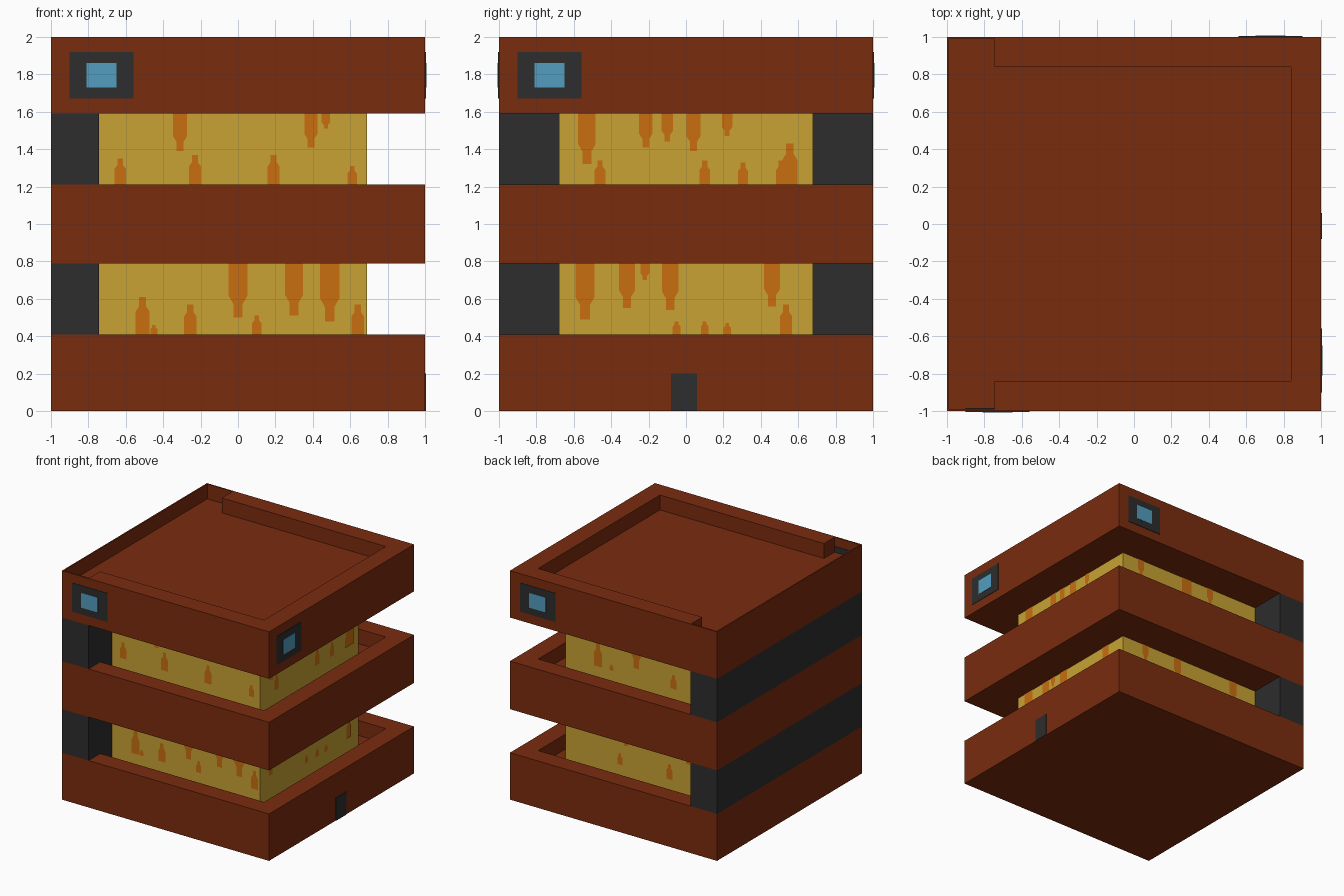
import bpy, bmesh
from mathutils import Vector

if "Cube" in bpy.data.objects:
    bpy.data.objects.remove(bpy.data.objects["Cube"])


def mat(name, col):
    m = bpy.data.materials.new(name)
    m.diffuse_color = (*col, 1)
    m.use_nodes = True
    m.node_tree.nodes["Principled BSDF"].inputs["Base Color"].default_value = m.diffuse_color
    return m


RUST = mat("rust_red", (0.195, 0.025, 0.0045))
DARK = mat("charcoal", (0.026, 0.026, 0.026))
GOLD = mat("golden_yellow", (0.578, 0.361, 0.033))
ORANGE = mat("drip_orange", (0.58, 0.156, 0.005))
BLUE = mat("screen_blue", (0.084, 0.337, 0.521))


def finish(name, bm, m):
    me = bpy.data.meshes.new(name)
    bm.to_mesh(me)
    bm.free()
    me.materials.append(m)
    bpy.context.collection.objects.link(bpy.data.objects.new(name, me))


def box(name, lo, hi, m):
    bm = bmesh.new()
    bmesh.ops.create_cube(bm, size=1)
    for v in bm.verts:
        v.co = Vector([lo[i] if v.co[i] < 0 else hi[i] for i in range(3)])
    finish(name, bm, m)


DEPTH, STEP, THIN, WALL = .13, -.745, .988, .84


# Slab with a recess in its top that widens behind the side wall
def slab(name, z0, z1):
    half_out = [(-1, -1), (STEP, -1), (1, -1)]
    half_in = [(-THIN, -THIN), (STEP, -THIN), (STEP, -WALL), (WALL, -WALL)]
    bm = bmesh.new()

    def ring(half, z):
        pts = half + [(x, -y) for x, y in reversed(half)]
        return [bm.verts.new((x, y, z)) for x, y in pts]

    b, o = ring(half_out, z0), ring(half_out, z1)
    i, f = ring(half_in, z1), ring(half_in, z1 - DEPTH)
    bm.faces.new(b[::-1])
    bm.faces.new(f)
    for lower, upper in ((b, o), (i, f)):
        for k in range(len(lower)):
            bm.faces.new((lower[k - 1], lower[k], upper[k], upper[k - 1]))
    # rim: mirrored halves plus the front-to-back strips
    for oo, ii in ((o, i), (o[::-1], i[::-1])):
        bm.faces.new((oo[0], oo[1], ii[1], ii[0]))
        bm.faces.new((oo[1], oo[2], ii[3], ii[2], ii[1]))
    bm.faces.new((o[2], o[3], i[4], i[3]))
    bm.faces.new((o[-1], o[0], i[0], i[-1]))
    bmesh.ops.recalc_face_normals(bm, faces=bm.faces)
    finish(name, bm, RUST)


slab("bottom_slab", 0, .41)
slab("middle_slab", .79, 1.21)
slab("top_slab", 1.59, 2)

# Storeys: golden core and dark left-hand wall
LEVELS = {"lower": (.41, .79), "upper": (1.21, 1.59)}
for level, (z0, z1) in LEVELS.items():
    box(level + "_core", (STEP, -.68, z0 - DEPTH), (.69, .68, z1), GOLD)
    box(level + "_side_wall", (-1, -1, z0), (-.743, 1, z1), DARK)
    box(level + "_side_wall_foot", (-.987, -.985, z0 - DEPTH), (-.743, .985, z0), DARK)


# Drips: (centre, length) pairs; negative length hangs from the top
def drips(side, level, items):
    place, normal = {
        "front": (lambda u: (u, -.684), Vector((0, -1, 0))),
        "right": (lambda u: (.694, u), Vector((1, 0, 0))),
        "back": (lambda u: (u, .684), Vector((0, 1, 0)))}[side]
    bm = bmesh.new()
    for k, (c, length) in enumerate(items):
        root = LEVELS[level][0 if length > 0 else 1]
        h = .012 + .13 * abs(length)
        t = h / 2
        shape = [(-h, 0), (h, 0), (h, .6), (t, .75), (t, 1), (-t, 1), (-t, .75), (-h, .6)]
        face = bm.faces.new([
            bm.verts.new(Vector((*place(c + u), root + length * s)) + normal * .0003 * k)
            for u, s in shape])
        face.normal_update()
        if face.normal.dot(normal) < 0:
            face.normal_flip()
    finish(f"{side}_{level}_drips", bm, ORANGE)


drips("front", "upper", [(-.31, -.2), (.39, -.18), (.47, -.08), (-.63, .14),
                         (-.23, .16), (.19, .16), (.61, .1)])
drips("front", "lower", [(0, -.29), (.3, -.28), (.49, -.31), (-.51, .2),
                         (-.45, .05), (-.255, .16), (.1, .1), (.64, .16)])
drips("right", "upper", [(-.53, -.27), (-.215, -.18), (-.1, -.15), (.04, -.2), (.22, -.12),
                         (-.46, .13), (.1, .13), (.305, .12), (.51, .13), (.555, .22)])
drips("right", "lower", [(-.54, -.3), (-.315, -.24), (-.22, -.09), (-.085, -.25),
                         (.46, -.23), (-.05, .07), (.1, .07), (.22, .06), (.535, .16)])
drips("back", "upper", [(.37, .2), (.24, .05), (0, -.3), (.5, -.15), (-.25, -.15), (-.36, .12)])
drips("back", "lower", [(.16, .1), (-.32, .13), (.45, -.15), (.1, -.2), (-.5, -.2)])

# Screens on the top slab; each frame pokes through the thin wall behind
FACES = {"front": lambda u, d: (u, -d), "right": lambda u, d: (d, u),
         "back": lambda u, d: (-u, d)}


def plate(name, side, u0, u1, d0, d1, z0, z1, m):
    p, q = FACES[side](u0, d0), FACES[side](u1, d1)
    lo = [min(a, b) for a, b in zip(p, q)]
    hi = [max(a, b) for a, b in zip(p, q)]
    box(name, (*lo, z0), (*hi, z1), m)


for side in FACES:
    plate(side + "_screen_frame", side, -.9, -.56, .984, 1.004, 1.67, 1.92, DARK)
    plate(side + "_screen", side, -.81, -.65, 1, 1.007, 1.73, 1.86, BLUE)

# Small doorway at ground level
plate("doorway", "right", -.08, .06, .998, 1.004, 0, .2, DARK)
